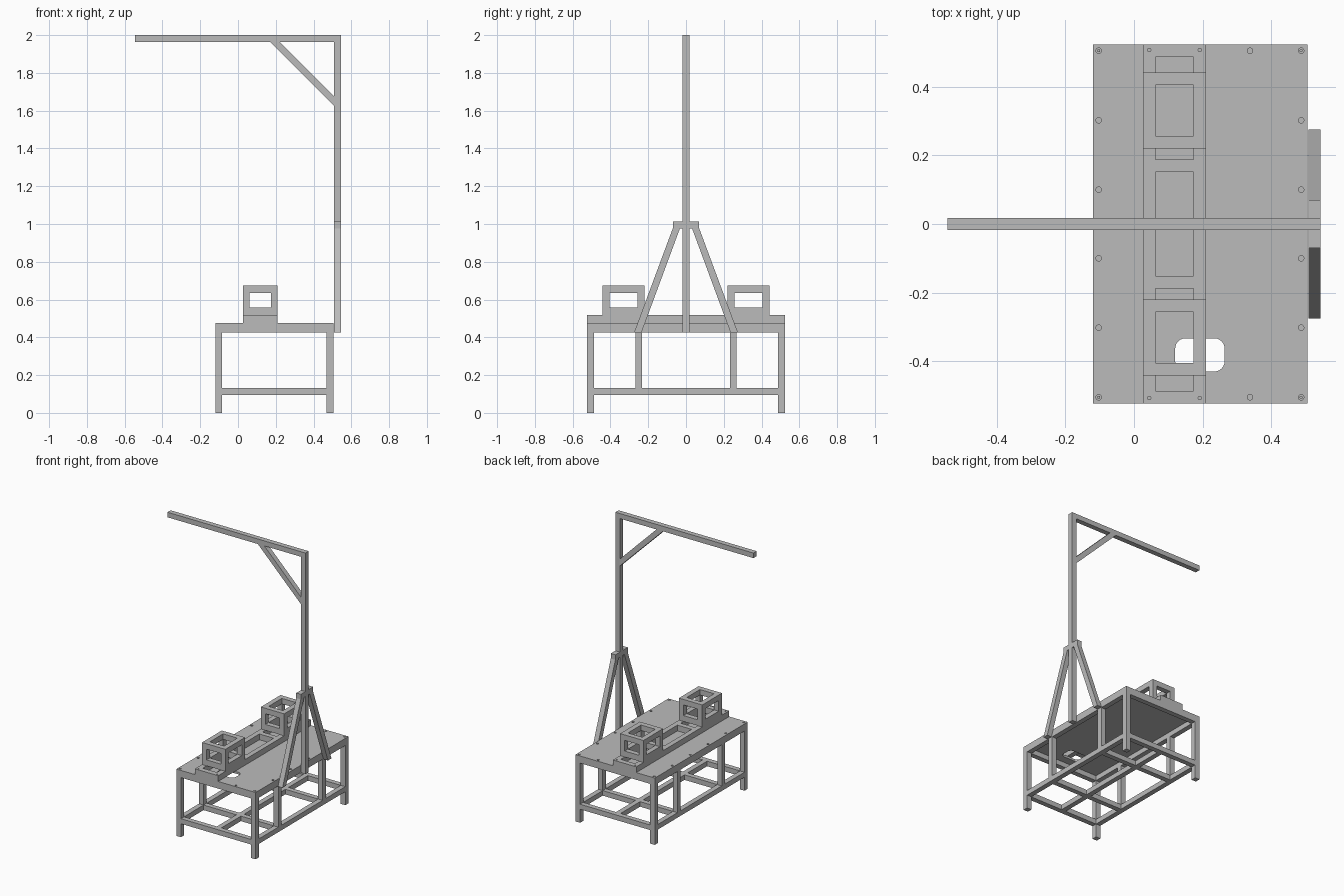
import bpy, bmesh
from mathutils import Matrix, Vector

if "Cube" in bpy.data.objects:
    bpy.data.objects.remove(bpy.data.objects["Cube"], do_unlink=True)

steel = bpy.data.materials.new("grey_steel")
steel.use_nodes = True
GREY = (0.5, 0.5, 0.5, 1)
steel.diffuse_color = GREY
steel.node_tree.nodes["Principled BSDF"].inputs["Base Color"].default_value = GREY

T = 0.036                        # tube width
X0, X1, Y = -0.12, 0.505, 0.523  # table extents
XC = (X0 + X1) / 2
FRAME_Z, PLATE_Z, TOP_Z = 0.425, 0.461, 0.476
RAIL_Z = 0.096
POST0, POST1 = 0.508, 0.544


def finish(name, bm):
    bmesh.ops.recalc_face_normals(bm, faces=bm.faces[:])
    mesh = bpy.data.meshes.new(name)
    bm.to_mesh(mesh)
    bm.free()
    mesh.materials.append(steel)
    ob = bpy.data.objects.new(name, mesh)
    bpy.context.collection.objects.link(ob)
    return ob


def add_box(bm, lo, hi):
    lo, hi = Vector(lo), Vector(hi)
    size = Matrix.Diagonal(hi - lo).to_4x4()
    bmesh.ops.create_cube(bm, size=1, matrix=Matrix.Translation((lo + hi) / 2) @ size)


def boxes(name, *ranges):
    bm = bmesh.new()
    for lo, hi in ranges:
        add_box(bm, lo, hi)
    return finish(name, bm)


def prism(name, points, along):
    """Extrude a closed outline by a vector."""
    bm = bmesh.new()
    face = bm.faces.new([bm.verts.new(p) for p in points])
    out = bmesh.ops.extrude_face_region(bm, geom=[face])
    bmesh.ops.translate(bm, vec=along, verts=[v for v in out["geom"] if isinstance(v, bmesh.types.BMVert)])
    return finish(name, bm)


def cut(target, cutter):
    cutter.hide_render = True
    mod = target.modifiers.new("cut", "BOOLEAN")
    mod.operation, mod.solver, mod.object = "DIFFERENCE", "EXACT", cutter
    bpy.context.view_layer.objects.active = target
    bpy.ops.object.modifier_apply(modifier=mod.name)
    bpy.data.objects.remove(cutter, do_unlink=True)


def drill(name, spots, radius, z0, z1):
    bm = bmesh.new()
    for x, y in spots:
        bmesh.ops.create_cone(bm, cap_ends=True, segments=16, radius1=radius, radius2=radius,
                              depth=z1 - z0, matrix=Matrix.Translation((x, y, (z0 + z1) / 2)))
    return finish(name, bm)


def ring(name, z):
    """Rectangular tube frame around the table outline."""
    ob = boxes(name, ((X0, -Y, z), (X1, Y, z + T)))
    cut(ob, boxes("ring_cutter", ((X0 + T, -Y + T, z - T), (X1 - T, Y - T, z + 2 * T))))


# Table frame
ring("upper_frame", FRAME_Z)
ring("lower_frame", RAIL_Z)
for side, x in (("right", X0), ("left", X1 - T)):
    for end, y in (("front", -Y), ("back", Y - T)):
        boxes(f"{side}_{end}_upper_leg", ((x, y, RAIL_Z + T), (x + T, y + T, FRAME_Z)))
        boxes(f"{side}_{end}_foot", ((x, y, 0), (x + T, y + T, RAIL_Z)))
    for end, y in (("front", -0.25), ("back", 0.25)):
        boxes(f"{side}_{end}_upright", ((x, y - T / 2, RAIL_Z + T), (x + T, y + T / 2, FRAME_Z)))
for end, y in (("front", -0.25), ("back", 0.25)):
    boxes(f"{end}_cross_rail", ((X0 + T, y - T / 2, RAIL_Z), (X1 - T, y + T / 2, RAIL_Z + T)))
spans = [-Y + T, -0.25 - T / 2, -0.25 + T / 2, 0.25 - T / 2, 0.25 + T / 2, Y - T]
boxes("centre_rail", *[((XC - T / 2, a, RAIL_Z), (XC + T / 2, b, RAIL_Z + T))
                       for a, b in zip(spans[::2], spans[1::2])])

# Table top with cable opening and bolt holes
top = boxes("table_top", ((X0, -Y, PLATE_Z), (X1, Y, TOP_Z)))
opening = boxes("opening_cutter", ((0.12, -0.43, 0.45), (0.264, -0.333, 0.49)))
bevel = opening.modifiers.new("round", "BEVEL")
bevel.width, bevel.segments = 0.03, 6
bevel.limit_method = "WEIGHT"
weights = opening.data.attributes.new("bevel_weight_edge", "FLOAT", "EDGE")
for e in opening.data.edges:
    a, b = (opening.data.vertices[i].co for i in e.vertices)
    weights.data[e.index].value = 1.0 if abs(a.z - b.z) > 0.01 else 0.0
cut(top, opening)
edge_bolts = [(x, y) for x in (-0.103, 0.487) for y in (-0.505, -0.302, -0.1, 0.1, 0.302, 0.505)]
edge_bolts += [(0.338, y) for y in (-0.505, 0.505)]
cut(top, drill("bolt_cutter", edge_bolts, 0.008, 0.45, 0.49))
corners = [p for p in edge_bolts if abs(p[1]) > 0.5 and p[0] != 0.338]
drill("corner_bolts", corners, 0.0045, PLATE_Z, TOP_Z - 0.001)

# Raised slotted track
BX0, BX1, BZ = 0.026, 0.21, 0.517
SX0, SX1 = 0.062, 0.174
track = boxes("raised_track", ((BX0, -Y, TOP_Z), (BX1, Y, BZ)))
slots = [(-0.486, -0.188), (-0.152, 0.152), (0.188, 0.486)]
cut(track, boxes("slot_cutter", *[((SX0, a, 0.46), (SX1, b, 0.53)) for a, b in slots]))
cut(track, drill("track_hole_cutter", [(x, y) for x in (0.044, 0.192) for y in (-0.507, 0.507)],
                 0.005, 0.49, 0.53))

# Open box mounts, windowed on every side
for end, y in (("front", -0.331), ("back", 0.331)):
    mount = boxes(f"{end}_box_mount", ((BX0, y - 0.111, BZ), (BX1, y + 0.111, 0.674)))
    for lo, hi in (((SX0, y - 0.2, 0.559), (SX1, y + 0.2, 0.635)),
                   ((0, y - 0.074, 0.559), (0.25, y + 0.074, 0.635)),
                   ((SX0, y - 0.074, 0.5), (SX1, y + 0.074, 0.7))):
        cut(mount, boxes("window_cutter", (lo, hi)))

# Mast, overhead arm and brace
ARM_Z = 2 - T
boxes("mast", ((POST0, -T / 2, FRAME_Z), (POST1, T / 2, ARM_Z)))
boxes("overhead_arm", ((-0.544, -T / 2, ARM_Z), (POST1, T / 2, 2)))
prism("arm_brace", [(x, -T / 2, z) for x, z in
                    ((0.169, ARM_Z), (0.22, ARM_Z), (POST0, 1.677), (POST0, 1.627))], (0, T, 0))

# Splayed mast supports with short top blocks
for end, s in (("front", -1), ("back", 1)):
    prism(f"{end}_mast_support", [(POST0, s * y, z) for y, z in
                                  ((T / 2, 1.013), (0.07, 1.013), (0.07, 0.977), (0.275, FRAME_Z),
                                   (0.236, FRAME_Z), (0.032, 0.977), (T / 2, 0.977))],
          (POST1 - POST0, 0, 0))
